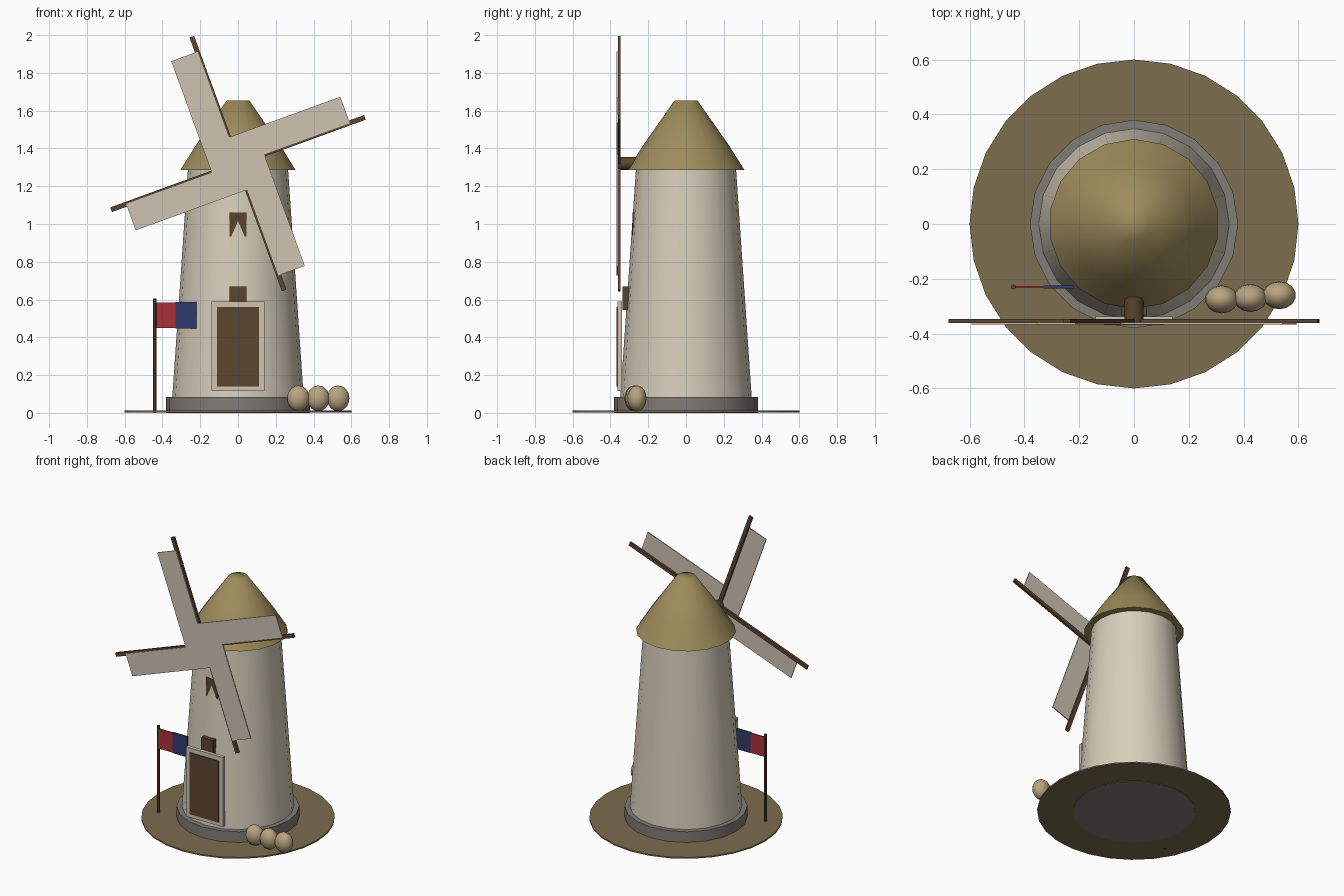
import bpy, bmesh, math
from mathutils import Matrix, Vector

if "Cube" in bpy.data.objects:
    bpy.data.objects.remove(bpy.data.objects["Cube"])


def material(name, rgb):
    m = bpy.data.materials.new(name)
    m.diffuse_color = (*rgb, 1)
    m.use_nodes = True
    m.node_tree.nodes["Principled BSDF"].inputs["Base Color"].default_value = m.diffuse_color
    return m


CREAM = material("cream_plaster", (0.68, 0.62, 0.50))
CANVAS = material("canvas", (0.62, 0.55, 0.45))
THATCH = material("thatch", (0.34, 0.26, 0.105))
EARTH = material("earth", (0.20, 0.155, 0.075))
STONE = material("grey_stone", (0.22, 0.20, 0.18))
WOOD = material("dark_wood", (0.105, 0.058, 0.028))
RED = material("red_cloth", (0.42, 0.03, 0.04))
BLUE = material("blue_cloth", (0.03, 0.042, 0.15))
SACK = material("sack_tan", (0.48, 0.37, 0.22))


def finish(name, bm, mat, smooth=None):
    bmesh.ops.recalc_face_normals(bm, faces=bm.faces)
    me = bpy.data.meshes.new(name)
    bm.to_mesh(me)
    bm.free()
    ob = bpy.data.objects.new(name, me)
    bpy.context.collection.objects.link(ob)
    me.materials.append(mat)
    if smooth:
        bpy.ops.object.select_all(action='DESELECT')
        ob.select_set(True)
        bpy.context.view_layer.objects.active = ob
        bpy.ops.object.shade_smooth_by_angle(angle=math.radians(smooth))
    return ob


def lathe(name, profile, sides, mat, smooth=40):
    """Closed solid of revolution with a vertex facing the front."""
    bm = bmesh.new()
    rings = []
    for r, z in profile:
        rings.append([bm.verts.new((r * math.sin(k * math.tau / sides),
                                    -r * math.cos(k * math.tau / sides), z))
                      for k in range(sides)])
    for a, b in zip(rings, rings[1:]):
        for k in range(sides):
            n = (k + 1) % sides
            bm.faces.new((a[k], a[n], b[n], b[k]))
    bm.faces.new(rings[0])
    bm.faces.new(rings[-1])
    return finish(name, bm, mat, smooth)


def box(name, lo, hi, mat, matrix=Matrix()):
    lo, hi = Vector(lo), Vector(hi)
    bm = bmesh.new()
    bmesh.ops.create_cube(bm, size=1)
    for v in bm.verts:
        v.co = matrix @ Vector([(l + h) / 2 + c * (h - l)
                                for l, h, c in zip(lo, hi, v.co)])
    return finish(name, bm, mat)


# Ground, plinth, tower and thatched cap
lathe("ground_disc", [(0.60, 0.003), (0.60, 0.012)], 28, EARTH)
lathe("plinth", [(0.38, 0.0), (0.38, 0.085)], 20, STONE)
lathe("tower", [(0.348, 0.08), (0.265, 1.29)], 20, CREAM)
lathe("cap_roof", [(0.31, 1.285), (0.225, 1.42), (0.06, 1.655)], 18, THATCH, 65)

# Door, door frame, block above it, and window sunk into the wall
box("door_frame", (-0.14, -0.362, 0.115), (0.14, -0.338, 0.59), CANVAS)
box("door", (-0.11, -0.368, 0.14), (0.11, -0.355, 0.56), WOOD)
box("door_block", (-0.045, -0.335, 0.545), (0.045, -0.295, 0.67), WOOD)
box("window", (-0.045, -0.2838, 0.935), (0.045, -0.255, 1.06), WOOD)

# Sail axle
HUB = Vector((0, 0, 1.32))
bm = bmesh.new()
bmesh.ops.create_cone(bm, cap_ends=True, segments=12, radius1=0.035, radius2=0.035,
                      depth=0.20,
                      matrix=Matrix.Translation((0, -0.26, HUB.z))
                      @ Matrix.Rotation(math.pi / 2, 4, 'X'))
finish("sail_axle", bm, WOOD, 40)

# Four sails, each a spar with a canvas on its leading side
for i in range(4):
    m = Matrix.Translation(HUB) @ Matrix.Rotation(-math.radians(20 + 90 * i), 4, 'Y')
    box(f"sail_spar_{i + 1}", (0, -0.361, -0.013), (0.715, -0.346, 0.013), WOOD, m)
    box(f"sail_canvas_{i + 1}", (0, -0.367, -0.002), (0.63, -0.360, 0.147), CANVAS, m)

# Flag on a pole
pole = lathe("flag_pole", [(0.009, 0.0), (0.009, 0.605)], 8, WOOD)
pole.location = (-0.44, -0.23, 0)
box("flag_red", (-0.435, -0.234, 0.45), (-0.33, -0.226, 0.585), RED)
box("flag_blue", (-0.33, -0.235, 0.448), (-0.22, -0.225, 0.588), BLUE)

# Grain sacks
for i, (x, y) in enumerate([(0.32, -0.275), (0.425, -0.27), (0.53, -0.26)]):
    bm = bmesh.new()
    bmesh.ops.create_uvsphere(bm, u_segments=14, v_segments=10, radius=1,
                              matrix=Matrix.Translation((x, y, 0.077))
                              @ Matrix.Diagonal((0.061, 0.051, 0.068, 1)))
    finish(f"sack_{i + 1}", bm, SACK, 60)
